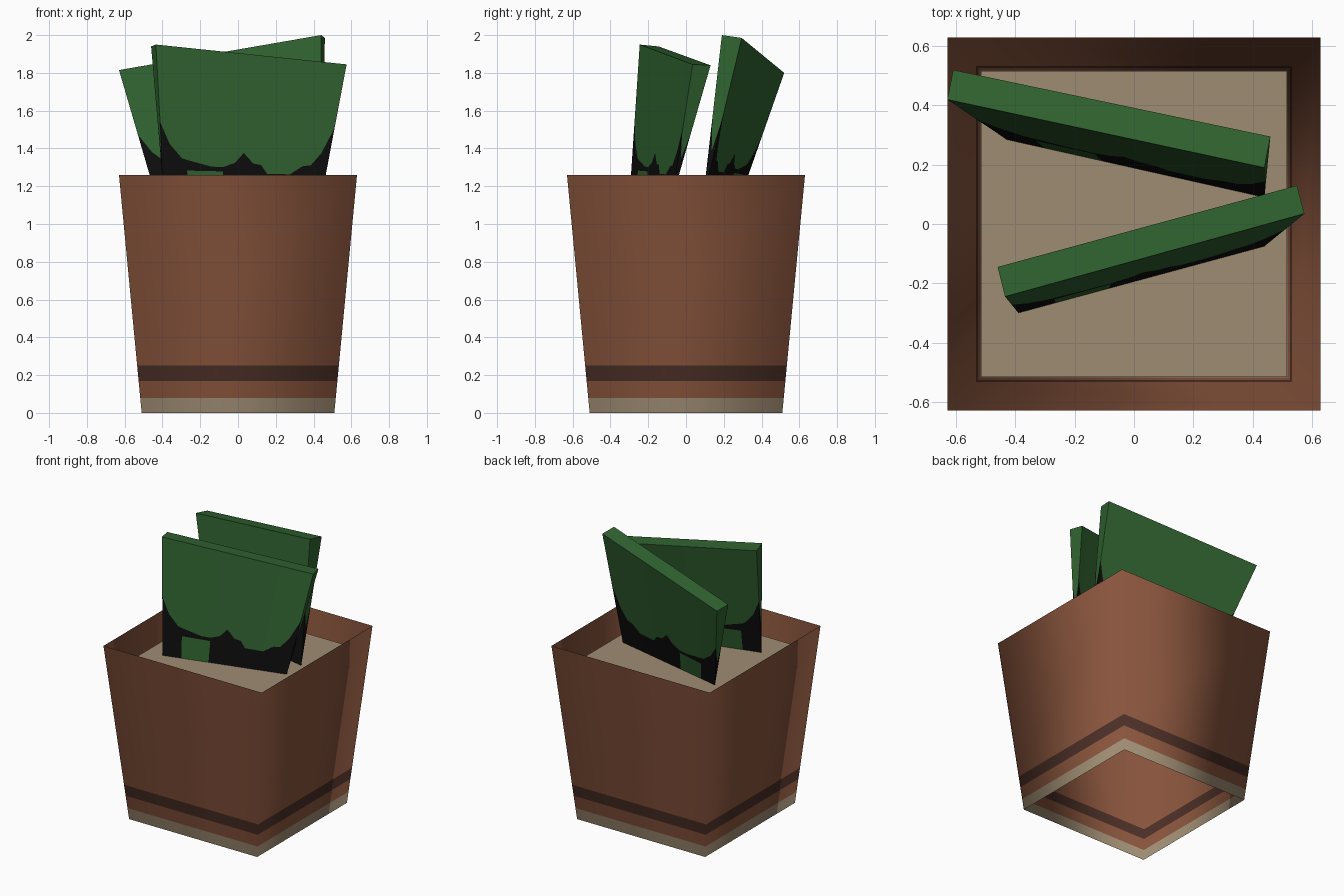
import bpy, bmesh
from mathutils import Vector

cube = bpy.data.objects.get("Cube")
if cube:
    bpy.data.objects.remove(cube, do_unlink=True)


def material(name, r, g, b):
    # 8-bit display colour to linear
    rgb = [((c / 255 + 0.055) / 1.055) ** 2.4 for c in (r, g, b)]
    mat = bpy.data.materials.new(name)
    mat.use_nodes = True
    mat.diffuse_color = (*rgb, 1)
    bsdf = mat.node_tree.nodes["Principled BSDF"]
    bsdf.inputs["Base Color"].default_value = (*rgb, 1)
    bsdf.inputs["Roughness"].default_value = 0.9
    return mat


TERRACOTTA = material("terracotta", 136, 84, 60)
TAN = material("tan", 158, 140, 114)
DARK_BROWN = material("dark_brown", 74, 46, 37)
GREEN = material("leaf_green", 48, 98, 48)
BLACK = material("black", 13, 13, 13)


def finish(name, bm, mats, smooth=False):
    bmesh.ops.remove_doubles(bm, verts=bm.verts, dist=0.0001)
    for f in bm.faces:
        f.smooth = smooth
    mesh = bpy.data.meshes.new(name)
    bm.to_mesh(mesh)
    bm.free()
    for m in mats:
        mesh.materials.append(m)
    obj = bpy.data.objects.new(name, mesh)
    bpy.context.collection.objects.link(obj)
    return obj


def square(bm, half, z):
    return [bm.verts.new((x * half, y * half, z))
            for x, y in ((-1, -1), (1, -1), (1, 1), (-1, 1))]


# Pot: thin tapered square wall, open at both ends, with painted bands
HEIGHT, FOOT, RIM = 1.26, 0.51, 0.63
levels = (0, 0.08, 0.17, 0.25, HEIGHT)
bm = bmesh.new()
rings = [square(bm, FOOT + (RIM - FOOT) * z / HEIGHT, z) for z in levels]
for band, slot in enumerate((1, 0, 2, 0)):
    low, high = rings[band], rings[band + 1]
    for i in range(4):
        j = (i + 1) % 4
        face = bm.faces.new((low[i], low[j], high[j], high[i]))
        face.material_index = slot
finish("pot", bm, (TERRACOTTA, TAN, DARK_BROWN), smooth=True)

# Soil: flat square set a little below the rim
bm = bmesh.new()
bm.faces.new(square(bm, 0.517, 1.13))
finish("soil", bm, (TAN,))

# Ragged top of the black base, as (across, up) fractions of a leaf face
RAGGED = ((0, .5), (.05, .36), (.12, .27), (.15, .26), (.3, .22), (.37, .22),
          (.44, .25), (.49, .32), (.55, .25), (.6, .24), (.64, .18),
          (.78, .18), (.85, .24), (.9, .25), (.95, .34), (1, .53))
END = ((0, .5), (.5, .3), (1, .5))
PLAIN = ((0, 0), (1, 0))


def panel(bm, bl, br, tr, tl, profile, patch=None):
    """Four-cornered face, black below the profile, with an optional green patch."""
    def point(u, v):
        return bm.verts.new(bl.lerp(br, u).lerp(tl.lerp(tr, u), v))

    for (u0, h0), (u1, h1) in zip(profile, profile[1:]):
        inside = patch and patch[0] <= (u0 + u1) / 2 <= patch[1]
        low = patch[2] if inside else 0
        for a0, a1, b0, b1, slot in ((0, 0, low, low, 0), (low, low, h0, h1, 1),
                                     (h0, h1, 1, 1, 0)):
            if b0 - a0 < 0.001 and b1 - a1 < 0.001:
                continue
            face = bm.faces.new((point(u0, a0), point(u1, a1),
                                 point(u1, b1), point(u0, b0)))
            face.material_index = slot


def leaf(name, base, front, back):
    """Wedge that is thin at the soil and thick at the top; pairs run left to right."""
    b0, b1 = map(Vector, base)
    f0, f1 = map(Vector, front)
    k0, k1 = map(Vector, back)
    mirrored = [(1 - u, h) for u, h in reversed(RAGGED)]
    bm = bmesh.new()
    panel(bm, b0, b1, f1, f0, RAGGED, (.15, .37, .19))
    panel(bm, b1, b0, k0, k1, mirrored, (.63, .85, .19))
    panel(bm, b1, b1, k1, f1, END)
    panel(bm, b0, b0, f0, k0, END)
    panel(bm, f0, f1, k1, k0, PLAIN)
    finish(name, bm, (GREEN, BLACK))


leaf("front_leaf",
     ((-.39, -.30, 1.13), (.44, -.075, 1.13)),
     ((-.435, -.245, 1.95), (.575, .035, 1.845)),
     ((-.46, -.145, 1.94), (.55, .13, 1.84)))
leaf("back_leaf",
     ((-.43, .285, 1.13), (.44, .09, 1.13)),
     ((-.63, .42, 1.815), (.44, .19, 2.0)),
     ((-.61, .52, 1.80), (.46, .295, 1.985)))
